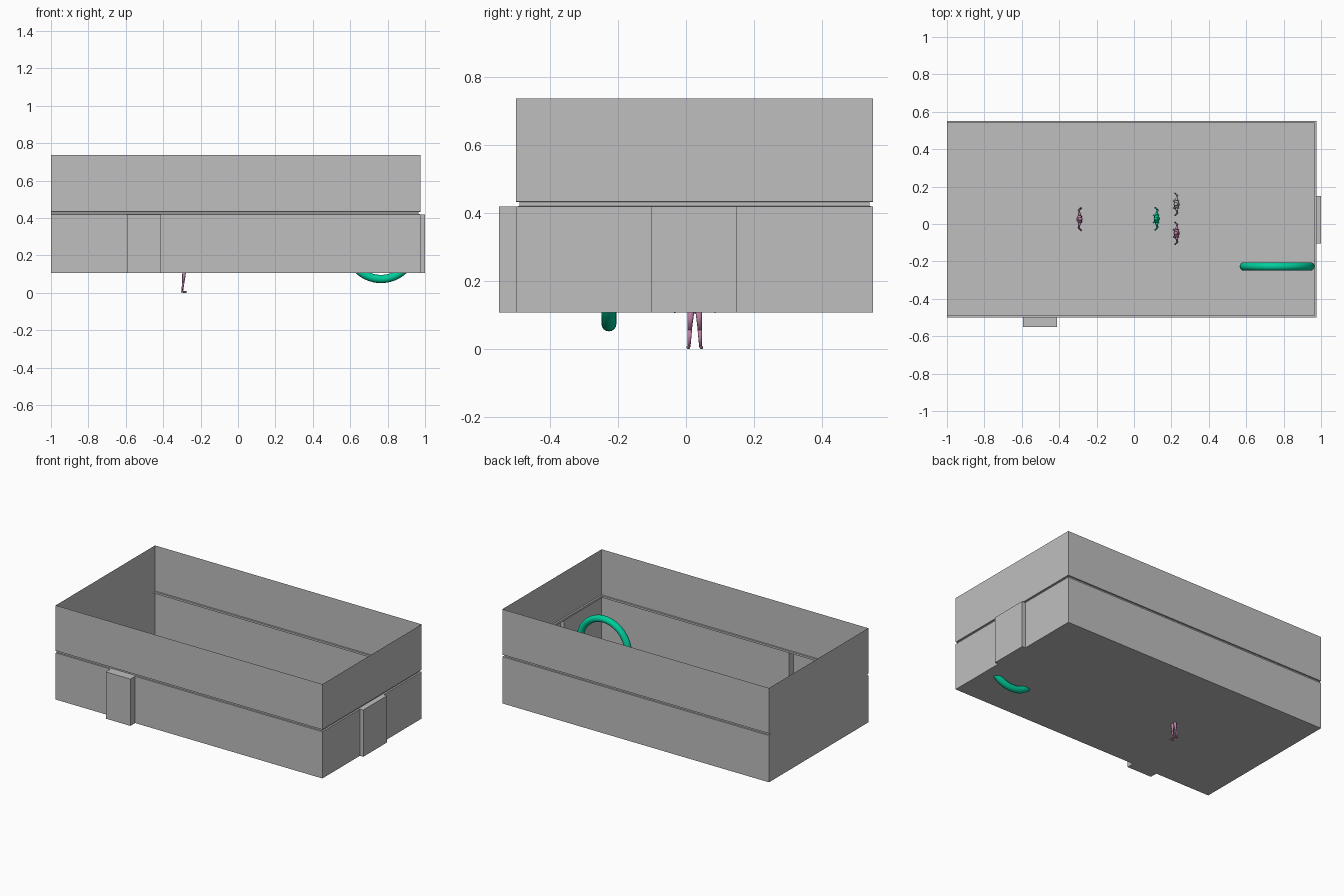
import bpy, bmesh, math
from mathutils import Vector, Matrix

if "Cube" in bpy.data.objects:
    bpy.data.objects.remove(bpy.data.objects["Cube"])


def material(name, rgb):
    m = bpy.data.materials.new(name)
    m.diffuse_color = (*rgb, 1)
    m.use_nodes = True
    m.node_tree.nodes["Principled BSDF"].inputs["Base Color"].default_value = m.diffuse_color
    return m


GREY = material("wall grey", (0.52, 0.52, 0.52))
GREEN = material("ring green", (0.0, 0.62, 0.33))
PINK = material("dusty pink", (0.50, 0.22, 0.38))
PALE = material("figure grey", (0.50, 0.47, 0.50))


def add_object(name, bm, mat, smooth=False):
    me = bpy.data.meshes.new(name)
    bm.to_mesh(me)
    bm.free()
    for p in me.polygons:
        p.use_smooth = smooth
    me.materials.append(mat)
    ob = bpy.data.objects.new(name, me)
    bpy.context.collection.objects.link(ob)
    return ob


# Room levels and plan
Z0, Z1, Z2, Z3 = 0.107, 0.42, 0.433, 0.738
X0, X1, Y0, Y1 = -1.0, 0.975, -0.5, 0.55
DX0, DX1, DY = -0.594, -0.412, -0.55      # front alcove
EX, EY0, EY1 = 1.0, -0.103, 0.15          # right alcove
rect = [(X0, Y0), (X1, Y0), (X1, Y1), (X0, Y1)]
inner = [(X0, Y0 + 0.01), (X1 - 0.011, Y0 + 0.01),
         (X1 - 0.011, Y1 - 0.01), (X0, Y1 - 0.01)]
plan = [(X0, Y0), (DX0, Y0), (DX0, DY), (DX1, DY), (DX1, Y0), (X1, Y0),
        (X1, EY0), (EX, EY0), (EX, EY1), (X1, EY1), (X1, Y1), (X0, Y1)]


def ring(bm, low, zl, high, zh):
    """Band of wall faces between two matching outlines."""
    n = len(low)
    a = [bm.verts.new((*p, zl)) for p in low]
    b = [bm.verts.new((*p, zh)) for p in high]
    for i in range(n):
        j = (i + 1) % n
        bm.faces.new((a[i], a[j], b[j], b[i]))


# Lower storey: floor, walls with alcoves, alcove tops
bm = bmesh.new()
ring(bm, plan, Z0, plan, Z1)
bm.faces.new([bm.verts.new((*p, Z0)) for p in plan])
for x0, x1, y0, y1 in ((DX0, DX1, DY, Y0), (X1, EX, EY0, EY1)):
    bm.faces.new([bm.verts.new((x, y, Z1)) for x, y in
                  ((x0, y0), (x1, y0), (x1, y1), (x0, y1))])
bmesh.ops.remove_doubles(bm, verts=bm.verts, dist=1e-5)
add_object("lower_walls_and_floor", bm, GREY)

# Recessed seam and upper walls
bm = bmesh.new()
ring(bm, rect, Z1, inner, Z1 + 0.0005)
ring(bm, inner, Z1 + 0.0005, inner, Z2)
ring(bm, inner, Z2, rect, Z2 + 0.0005)
ring(bm, rect, Z2 + 0.0005, rect, Z3)
bmesh.ops.remove_doubles(bm, verts=bm.verts, dist=1e-5)
add_object("upper_walls", bm, GREY)

# Standing ring
bpy.ops.mesh.primitive_torus_add(major_segments=64, minor_segments=16,
                                 major_radius=0.178, minor_radius=0.022,
                                 location=(0.765, -0.227, 0.252),
                                 rotation=(math.pi / 2, 0, 0))
torus = bpy.context.object
torus.name = "ring"
torus.data.materials.append(GREEN)
bpy.ops.object.shade_smooth()


def limb(bm, a, b, r1, r2):
    a, b = Vector(a), Vector(b)
    q = (b - a).to_track_quat('Z', 'Y').to_matrix().to_4x4()
    bmesh.ops.create_cone(bm, cap_ends=True, segments=10, radius1=r1, radius2=r2,
                          depth=(b - a).length,
                          matrix=Matrix.Translation((a + b) / 2) @ q)


def ball(bm, c, sx, sy, sz):
    bmesh.ops.create_uvsphere(bm, u_segments=12, v_segments=8, radius=1,
                              matrix=Matrix.Translation(c) @ Matrix.Diagonal((sx, sy, sz, 1)))


def figure(name, loc, turn, mat):
    """Standing person, 0.23 tall, facing +x before turning."""
    bm = bmesh.new()
    for s in (-1, 1):
        # leg and foot
        limb(bm, (-0.006, s * .017, .006), (-0.001, s * .015, .056), .0042, .0068)
        limb(bm, (-0.001, s * .015, .056), (0.005, s * .011, .118), .0066, .0105)
        ball(bm, (0.004, s * .019, .005), .017, .0055, .005)
        # arm and hand
        ball(bm, (0, s * .027, .183), .008, .008, .008)
        limb(bm, (0, s * .028, .183), (-0.004, s * .047, .150), .0065, .005)
        limb(bm, (-0.004, s * .047, .150), (0.006, s * .057, .120), .005, .0035)
        ball(bm, (0.008, s * .059, .114), .005, .004, .008)
    # torso, neck and head
    ball(bm, (0.003, 0, .120), .013, .020, .016)
    limb(bm, (0.003, 0, .118), (0, 0, .160), .014, .017)
    ball(bm, (0, 0, .166), .014, .025, .026)
    limb(bm, (0, 0, .180), (0.002, 0, .205), .007, .006)
    ball(bm, (0.004, 0, .214), .012, .010, .016)
    ob = add_object(name, bm, mat, True)
    ob.location = loc
    ob.rotation_euler.z = turn


figure("sunken_figure", (-0.292, 0.026, 0), 0, PINK)
figure("middle_figure", (0.122, 0.028, Z0), math.pi, GREEN)
figure("rear_figure", (0.228, 0.105, Z0), math.pi, PALE)
figure("front_figure", (0.228, -0.05, Z0), math.pi, PINK)
